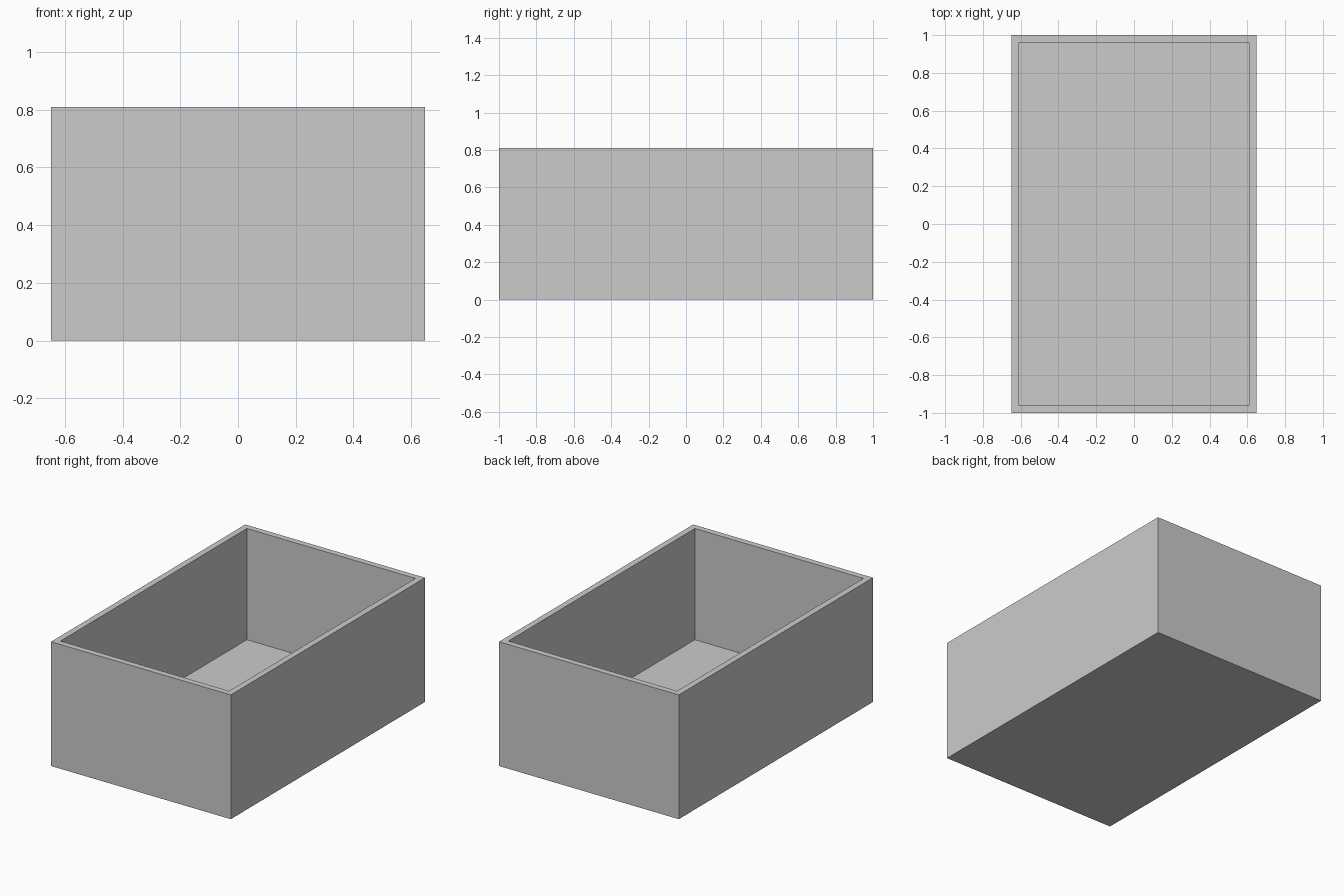
import bpy, bmesh
from mathutils import Vector

if "Cube" in bpy.data.objects:
    bpy.data.objects.remove(bpy.data.objects["Cube"])

WIDTH, LENGTH, HEIGHT = 1.296, 2.0, 0.81
WALL, FLOOR = 0.04, 0.085

# Outer block standing on the ground
bm = bmesh.new()
bmesh.ops.create_cube(bm, size=1)
bmesh.ops.translate(bm, verts=bm.verts, vec=(0, 0, 0.5))
bmesh.ops.scale(bm, verts=bm.verts, vec=(WIDTH, LENGTH, HEIGHT))
bm.normal_update()

# Rim: inset the top face by the wall thickness
top = max(bm.faces, key=lambda f: f.calc_center_median().z)
bmesh.ops.inset_region(bm, faces=[top], thickness=WALL, use_even_offset=True)

# Cavity: push the inset face down to the floor
cavity = bmesh.ops.extrude_discrete_faces(bm, faces=[top])["faces"][0]
bmesh.ops.translate(bm, verts=cavity.verts, vec=Vector((0, 0, FLOOR - HEIGHT)))
bmesh.ops.recalc_face_normals(bm, faces=bm.faces)

mesh = bpy.data.meshes.new("open_box")
bm.to_mesh(mesh)
bm.free()
box = bpy.data.objects.new("open_box", mesh)
bpy.context.collection.objects.link(box)
